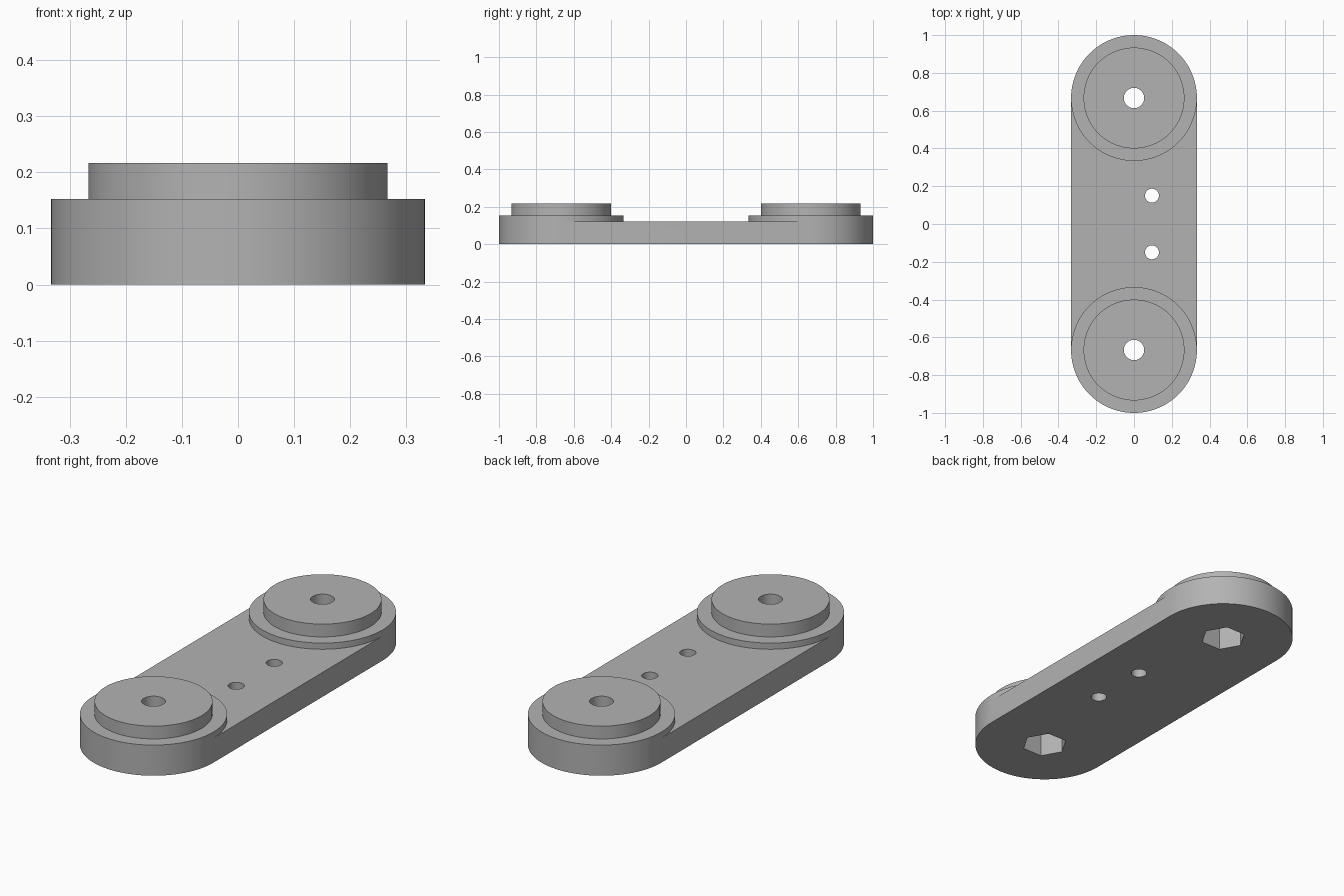
import bpy, bmesh, math

if "Cube" in bpy.data.objects:
    bpy.data.objects.remove(bpy.data.objects["Cube"])

R, CY = 0.333, 0.667                 # end radius, distance of the end centres
PLATE, RIM, TOP = 0.122, 0.153, 0.217  # heights of the three levels
SEG = 96

grey = bpy.data.materials.new("grey")
grey.diffuse_color = (0.45, 0.45, 0.45, 1)
grey.use_nodes = True
grey.node_tree.nodes["Principled BSDF"].inputs["Base Color"].default_value = grey.diffuse_color


def arc(radius, cy, start, end, n):
    return [(radius * math.cos(start + (end - start) * i / n),
             cy + radius * math.sin(start + (end - start) * i / n)) for i in range(n + 1)]


def circle(radius, cx, cy, n=SEG):
    return [(cx + x, y) for x, y in arc(radius, cy, 0, 2 * math.pi, n)[:-1]]


def prism(name, outline, z0, z1):
    """Extrude a closed outline from z0 to z1."""
    bm = bmesh.new()
    face = bm.faces.new([bm.verts.new((x, y, z0)) for x, y in outline])
    up = bmesh.ops.extrude_face_region(bm, geom=[face])["geom"]
    bmesh.ops.translate(bm, vec=(0, 0, z1 - z0),
                        verts=[v for v in up if isinstance(v, bmesh.types.BMVert)])
    bmesh.ops.recalc_face_normals(bm, faces=bm.faces)
    mesh = bpy.data.meshes.new(name)
    bm.to_mesh(mesh)
    bm.free()
    mesh.materials.append(grey)
    obj = bpy.data.objects.new(name, mesh)
    bpy.context.collection.objects.link(obj)
    return obj


def combine(body, tool, operation):
    """Apply a boolean to the body and remove the tool."""
    bpy.context.view_layer.objects.active = body
    mod = body.modifiers.new("boolean", 'BOOLEAN')
    mod.operation, mod.object, mod.solver = operation, tool, 'EXACT'
    bpy.ops.object.modifier_apply(modifier=mod.name)
    bpy.data.objects.remove(tool)


# Round-ended link plate
outline = arc(R, CY, 0, math.pi, SEG // 2) + arc(R, -CY, math.pi, 2 * math.pi, SEG // 2)
link = prism("link_plate", outline, 0, PLATE)

# Rim disc and raised boss on each end
for cy in (-CY, CY):
    combine(link, prism("rim_disc", circle(R, 0, cy), PLATE, RIM), 'UNION')
    combine(link, prism("boss", circle(0.267, 0, cy), RIM, TOP), 'UNION')

for s in (-1, 1):
    # Bolt hole, hexagonal nut pocket underneath, and small screw hole
    combine(link, prism("bolt_cutter", circle(0.054, 0, s * CY, 48), -0.1, 0.4), 'DIFFERENCE')
    combine(link, prism("nut_cutter", circle(0.107, 0, s * CY, 6), -0.1, 0.15), 'DIFFERENCE')
    combine(link, prism("screw_cutter", circle(0.037, 0.095, s * 0.15, 32), -0.1, 0.4), 'DIFFERENCE')

# Smooth walls with crisp edges
bpy.ops.object.select_all(action='DESELECT')
link.select_set(True)
bpy.context.view_layer.objects.active = link
bpy.ops.object.shade_smooth_by_angle(angle=math.radians(30))
